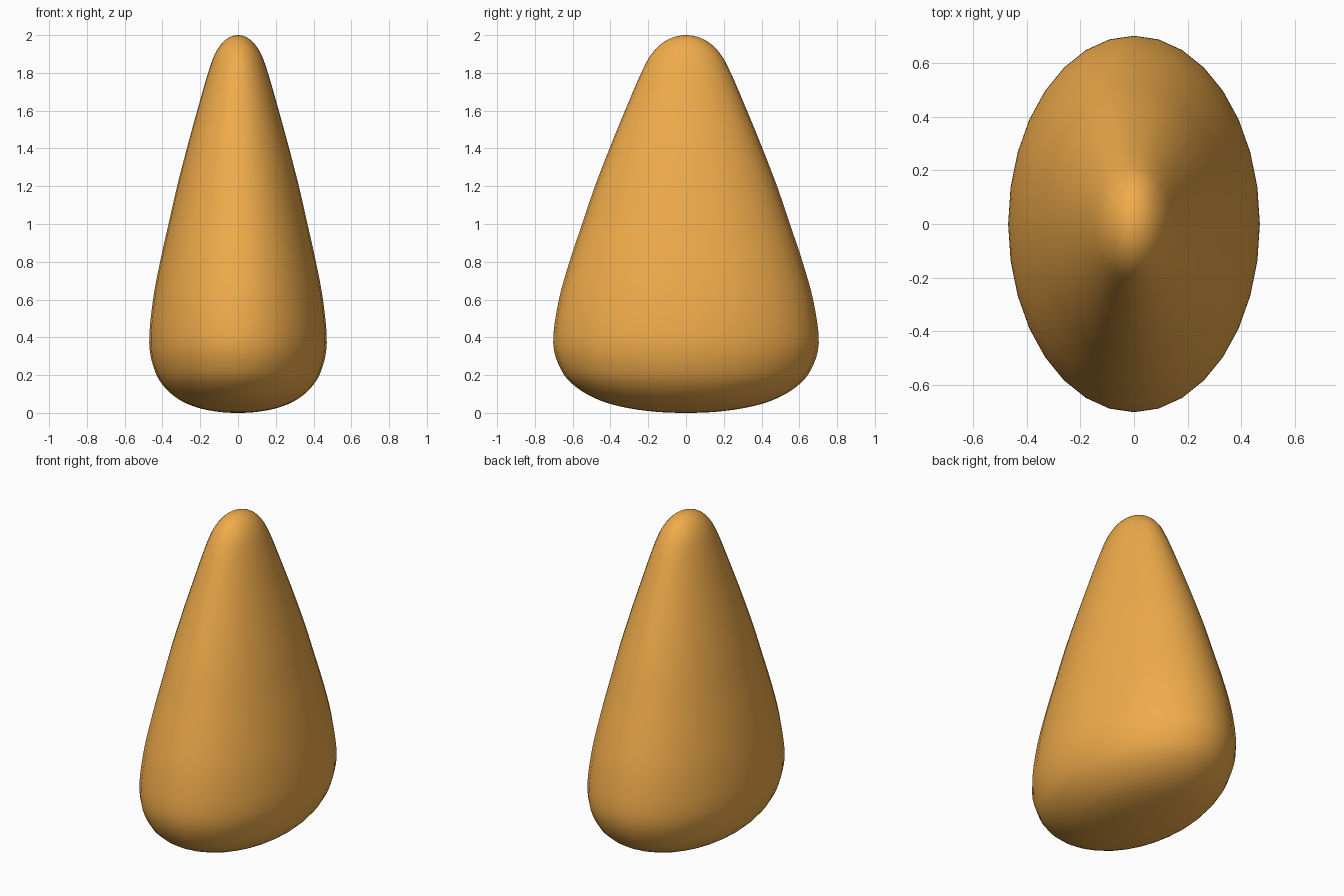
import bpy, bmesh, math
from mathutils import Vector

if "Cube" in bpy.data.objects:
    bpy.data.objects.remove(bpy.data.objects["Cube"])

SEGMENTS, STEPS = 32, 4
RATIO = 0.47 / 0.703      # x width relative to y depth

# Half profile (radius along y, height), bottom to tip
profile = [(0, 0), (0.16, 0.006), (0.32, 0.028), (0.46, 0.068), (0.58, 0.135),
           (0.66, 0.225), (0.703, 0.37), (0.675, 0.59), (0.617, 0.80), (0.55, 1.0),
           (0.482, 1.2), (0.405, 1.4), (0.323, 1.6), (0.237, 1.8), (0.175, 1.91),
           (0.095, 1.977), (0, 2.0)]


def smooth_profile(points):
    """Catmull-Rom curve through the points, mirrored across the axis at the ends."""
    p = [Vector(q) for q in points]
    p = [Vector((-p[1].x, p[1].y))] + p + [Vector((-p[-2].x, p[-2].y))]
    out = []
    for a, b, c, d in zip(p, p[1:], p[2:], p[3:]):
        for i in range(STEPS):
            t = i / STEPS
            out.append(0.5 * (2 * b + (c - a) * t + (2 * a - 5 * b + 4 * c - d) * t**2
                              + (3 * b - a - 3 * c + d) * t**3))
    return out + [p[-2]]


# Rounded, flattened cone
curve = smooth_profile(profile)
bm = bmesh.new()
bottom = bm.verts.new((0, 0, curve[0].y))
tip = bm.verts.new((0, 0, curve[-1].y))
rings = []
for q in curve[1:-1]:
    angles = [2 * math.pi * k / SEGMENTS for k in range(SEGMENTS)]
    rings.append([bm.verts.new((q.x * RATIO * math.cos(a), q.x * math.sin(a), q.y))
                  for a in angles])
for k in range(SEGMENTS):
    n = (k + 1) % SEGMENTS
    bm.faces.new((bottom, rings[0][n], rings[0][k]))
    bm.faces.new((tip, rings[-1][k], rings[-1][n]))
    for lo, hi in zip(rings, rings[1:]):
        bm.faces.new((lo[k], lo[n], hi[n], hi[k]))
for f in bm.faces:
    f.smooth = True

mesh = bpy.data.meshes.new("rounded_cone")
bm.to_mesh(mesh)
bm.free()
cone = bpy.data.objects.new("rounded_cone", mesh)
bpy.context.collection.objects.link(cone)

mat = bpy.data.materials.new("orange")
mat.diffuse_color = (0.87, 0.41, 0.07, 1)
mat.use_nodes = True
mat.node_tree.nodes["Principled BSDF"].inputs["Base Color"].default_value = mat.diffuse_color
mesh.materials.append(mat)
